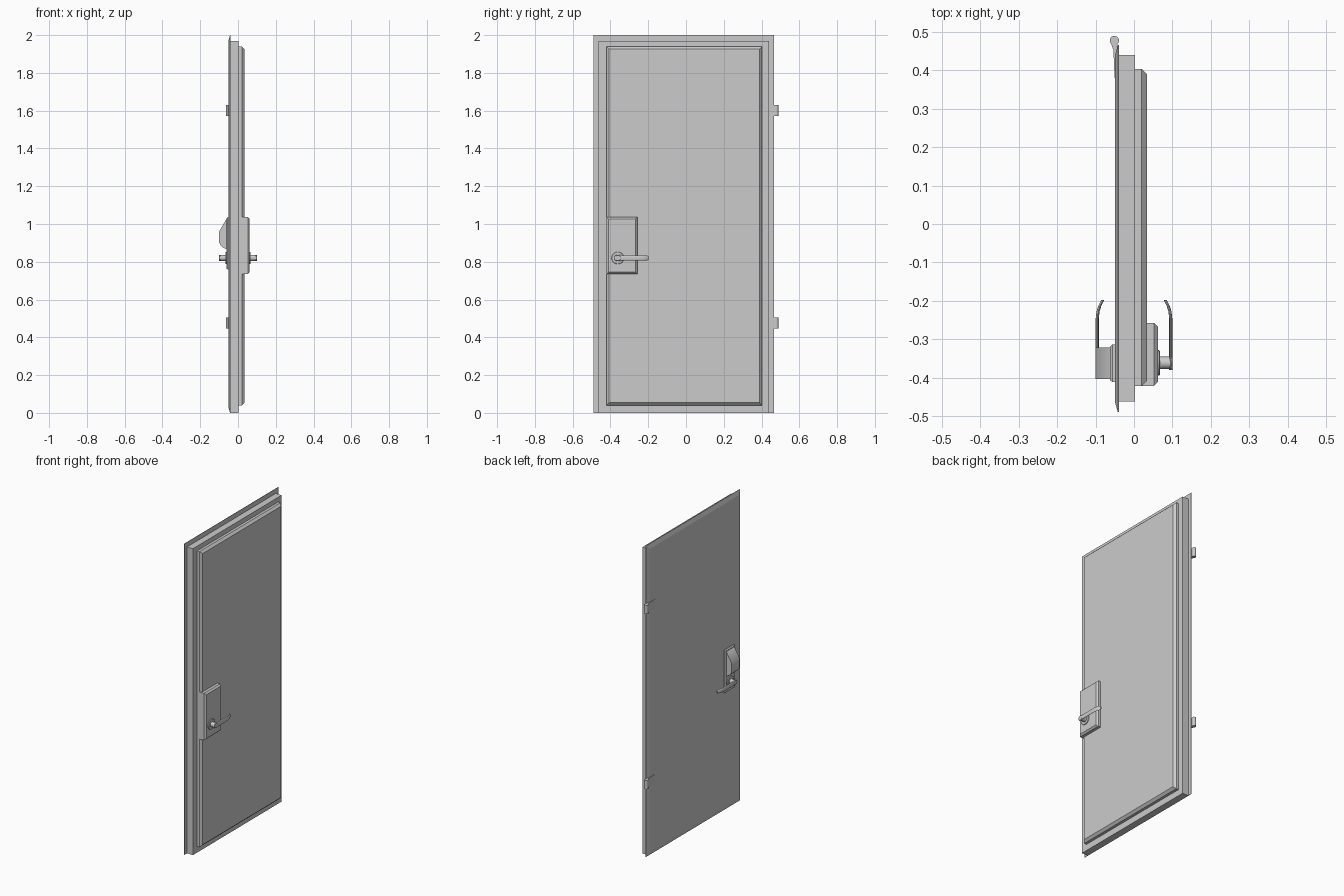
import bpy, bmesh
from math import sin, cos, pi

if "Cube" in bpy.data.objects:
    bpy.data.objects.remove(bpy.data.objects["Cube"])


def loft(name, rings, smooth=False):
    """Skin equal-length rings of points and cap both ends."""
    bm = bmesh.new()
    vs = [[bm.verts.new(p) for p in r] for r in rings]
    n = len(rings[0])
    for a, b in zip(vs, vs[1:]):
        for i in range(n):
            j = (i + 1) % n
            bm.faces.new((a[i], a[j], b[j], b[i]))
    bm.faces.new(vs[0][::-1])
    bm.faces.new(vs[-1])
    bmesh.ops.recalc_face_normals(bm, faces=bm.faces)
    me = bpy.data.meshes.new(name)
    bm.to_mesh(me)
    bm.free()
    ob = bpy.data.objects.new(name, me)
    bpy.context.collection.objects.link(ob)
    if smooth:
        bpy.ops.object.select_all(action='DESELECT')
        ob.select_set(True)
        bpy.context.view_layer.objects.active = ob
        bpy.ops.object.shade_smooth_by_angle(angle=pi / 5)
    return ob


def slab(name, y0, y1, z0, z1, steps):
    """Rectangular block along x; steps are (x, inset)."""
    return loft(name, [[(x, y0 + i, z0 + i), (x, y1 - i, z0 + i),
                        (x, y1 - i, z1 - i), (x, y0 + i, z1 - i)] for x, i in steps])


def turned(name, y, z, steps, n=24):
    """Round part along x; steps are (x, radius)."""
    return loft(name, [[(x, y + r * cos(2 * pi * k / n), z + r * sin(2 * pi * k / n))
                        for k in range(n)] for x, r in steps], True)


# Door leaf: outer skin, core, raised inner panel
slab("outer_skin", -0.489, 0.465, 0, 2, [(-0.039, 0), (-0.042, 0), (-0.05, 0.028)])
slab("door_core", -0.462, 0.439, 0, 1.97, [(-0.04, 0), (0.003, 0)])
slab("inner_panel", -0.421, 0.403, 0.04, 1.94, [(0.002, 0), (0.02, 0), (0.034, 0.014)])

# Lock box inside, lock plate and sloped housing outside
slab("lock_box", -0.421, -0.257, 0.735, 1.037, [(0.002, 0), (0.052, 0), (0.062, 0.01)])
slab("lock_plate", -0.411, -0.313, 0.76, 1.035, [(-0.049, 0), (-0.056, 0), (-0.062, 0.005)])
profile = [(-0.055, 1.03), (-0.062, 1.025), (-0.1, 0.96), (-0.1, 0.902),
           (-0.092, 0.888), (-0.08, 0.876), (-0.065, 0.868), (-0.055, 0.866)]
loft("lock_housing", [[(x, y, z) for x, z in profile] for y in (-0.403, -0.321)], True)

# Lever handles on both sides: rose, neck and curved blade
HY, HZ = -0.361, 0.82
blade = [(-0.38, 0.0955, 0.006), (-0.376, 0.0955, 0.013), (-0.361, 0.0955, 0.0165),
         (-0.335, 0.0955, 0.0145), (-0.29, 0.0955, 0.0145), (-0.245, 0.0955, 0.0145),
         (-0.228, 0.0935, 0.0145), (-0.213, 0.089, 0.014), (-0.204, 0.0845, 0.0125),
         (-0.198, 0.0815, 0.009)]
for s, side in ((1, "inner"), (-1, "outer")):
    turned(side + "_rose", HY, HZ, [(s * 0.058, 0.033), (s * 0.065, 0.033), (s * 0.067, 0.031)])
    turned(side + "_neck", HY, HZ, [(s * 0.06, 0.016), (s * 0.098, 0.016), (s * 0.0995, 0.0145)])
    loft(side + "_lever", [[(s * (x + 0.004 * cos(k * pi / 8)), y, HZ + h * sin(k * pi / 8))
                            for k in range(16)] for y, x, h in blade], True)

# Hinges: round knuckle with a leaf tapering onto the skin
for name, z0 in (("lower_hinge", 0.447), ("upper_hinge", 1.573)):
    cx, cy, r = -0.051, 0.477, 0.012
    arc = [(cx + r * cos(a), cy + r * sin(a))
           for a in [-pi / 4 + k * 1.5 * pi / 16 for k in range(17)]]
    outline = arc + [(-0.0535, 0.452), (-0.0505, 0.38), (-0.047, 0.38), (-0.045, 0.452)]
    loft(name, [[(x, y, z) for x, y in outline] for z in (z0, z0 + 0.057)], True)
